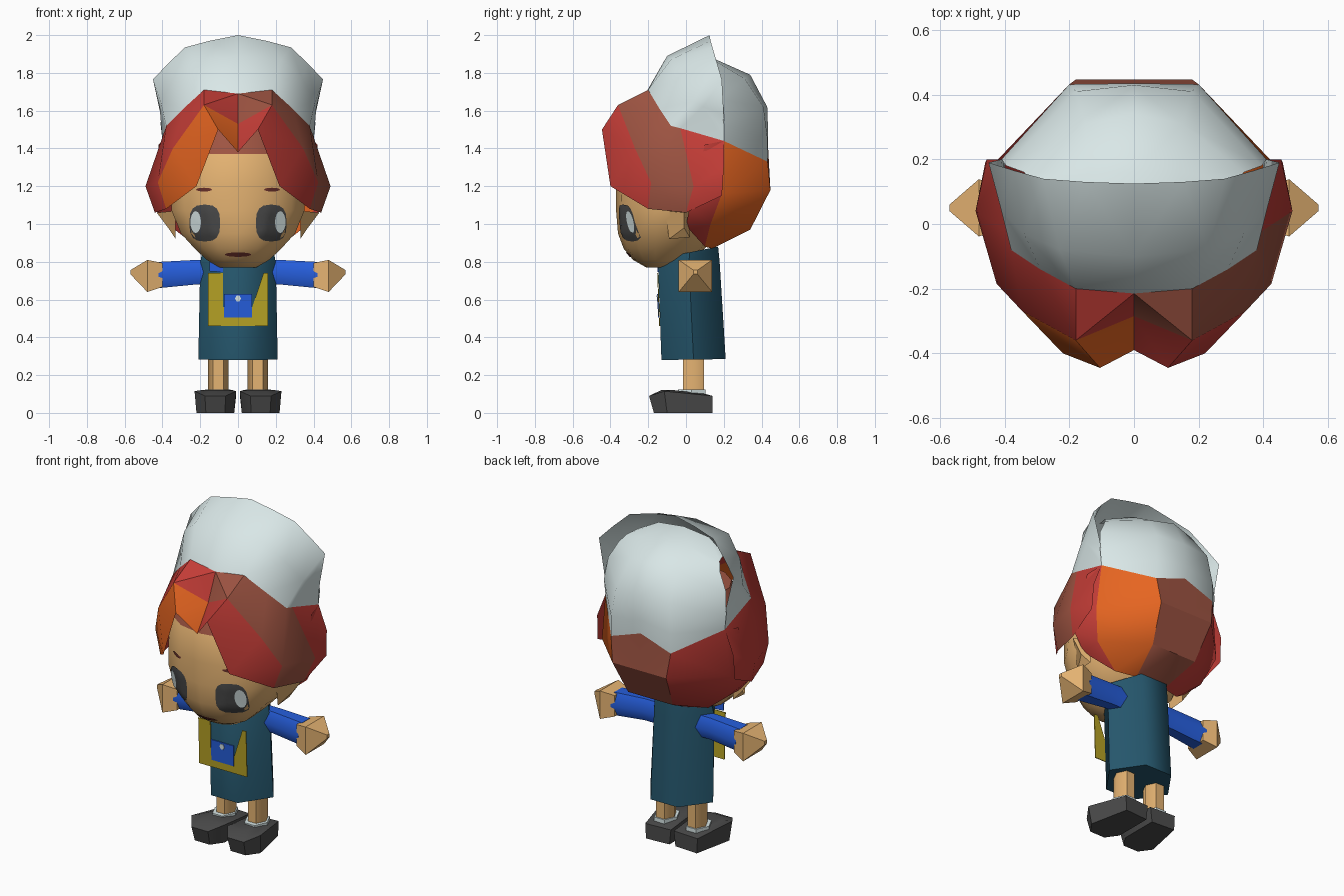
import bpy, bmesh, math
from mathutils import Vector
from mathutils.bvhtree import BVHTree

if "Cube" in bpy.data.objects:
    bpy.data.objects.remove(bpy.data.objects["Cube"])


def lin(c):
    c /= 255
    return c / 12.92 if c <= 0.04045 else ((c + 0.055) / 1.055) ** 2.4


MATS = {}
for key, rgb in {"skin": (229, 179, 114), "red": (196, 61, 55), "brown": (158, 84, 66),
                 "orange": (230, 101, 33), "white_cloth": (218, 232, 232), "teal": (37, 86, 108),
                 "blue": (38, 94, 220), "mustard": (184, 163, 37), "charcoal": (74, 74, 74),
                 "dark_brown": (105, 48, 42)}.items():
    m = bpy.data.materials.new(key)
    m.diffuse_color = (*[lin(c) for c in rgb], 1)
    m.use_nodes = True
    m.node_tree.nodes["Principled BSDF"].inputs["Base Color"].default_value = m.diffuse_color
    MATS[key] = m


def make(name, verts, faces, colours, smooth=None, outward=None):
    """Mesh object; colours is one name or a name per face."""
    if isinstance(colours, str):
        colours = [colours] * len(faces)
    used = sorted(set(colours))
    me = bpy.data.meshes.new(name)
    me.from_pydata([tuple(v) for v in verts], [], faces)
    for k in used:
        me.materials.append(MATS[k])
    for p, k in zip(me.polygons, colours):
        p.material_index = used.index(k)
    bm = bmesh.new()
    bm.from_mesh(me)
    bmesh.ops.remove_doubles(bm, verts=bm.verts, dist=1e-4)
    if outward is None:
        bmesh.ops.recalc_face_normals(bm, faces=bm.faces)
    else:
        bm.normal_update()
        ref = Vector(outward)
        for f in bm.faces:
            if f.normal.dot(f.calc_center_median() - ref) < 0:
                f.normal_flip()
        bmesh.ops.triangulate(bm, faces=bm.faces, quad_method='SHORT_EDGE')
    bm.to_mesh(me)
    bm.free()
    ob = bpy.data.objects.new(name, me)
    bpy.context.collection.objects.link(ob)
    if smooth:
        bpy.ops.object.select_all(action='DESELECT')
        ob.select_set(True)
        bpy.context.view_layer.objects.active = ob
        bpy.ops.object.shade_smooth_by_angle(angle=math.radians(smooth))
    return ob


def loft(name, rings, colour, smooth=40, rule=None):
    """Closed skin through rings of equal point count, capped at both ends."""
    n = len(rings[0])
    verts = [v for r in rings for v in r]
    faces, cols = [], []
    for i in range(len(rings) - 1):
        for j in range(n):
            k = (j + 1) % n
            faces.append((i * n + j, i * n + k, (i + 1) * n + k, (i + 1) * n + j))
            cols.append(rule(i) if rule else colour)
    faces += [tuple(range(n)), tuple(range(len(verts) - n, len(verts)))]
    cols += [colour, rule(len(rings) - 2) if rule else colour]
    return make(name, verts, faces, cols, smooth)


def sheet(name, rows, rule, smooth):
    """Open sheet from half rows (centre outward), mirrored in x; rule(row, column, side)."""
    verts, faces, cols = [], [], []
    n = len(rows[0])
    for s in (1, -1):
        base = len(verts)
        verts += [(s * x, y, z) for r in rows for x, y, z in r]
        for i in range(len(rows) - 1):
            for j in range(n - 1):
                a = base + i * n + j
                faces.append((a, a + 1, a + n + 1, a + n))
                cols.append(rule(i, j, s))
    return make(name, verts, faces, cols, smooth, (0, 0, 1.3))


# Head, with hair colour above the forehead
def oval(z, w, yf, yb, n=14):
    c, r = (yf + yb) / 2, (yb - yf) / 2
    return [(w * math.sin(2 * math.pi * i / n), c - r * math.cos(2 * math.pi * i / n), z)
            for i in range(n)]


head = loft("head", [oval(*p) for p in (
    (0.77, 0.10, -0.21, -0.05), (0.81, 0.17, -0.28, 0.02), (0.87, 0.235, -0.33, 0.10),
    (0.95, 0.31, -0.36, 0.16), (1.07, 0.36, -0.37, 0.20), (1.20, 0.37, -0.37, 0.25),
    (1.37, 0.35, -0.36, 0.25), (1.55, 0.25, -0.24, 0.20))],
    "skin", 50, lambda i: "brown" if i >= 6 else "skin")
tree = BVHTree.FromPolygons([v.co for v in head.data.vertices],
                            [tuple(p.vertices) for p in head.data.polygons])


# Face details laid onto the head surface
def decal(name, cx, cz, rx, rz, colour, lift, power=2.0, n=16, rings=4):
    verts, faces = [], []
    for k in range(rings + 1):
        for i in range(n):
            a = 2 * math.pi * i / n
            c, s = math.cos(a), math.sin(a)
            x = cx + rx * k / rings * math.copysign(abs(c) ** (2 / power), c)
            z = cz + rz * k / rings * math.copysign(abs(s) ** (2 / power), s)
            hit = tree.ray_cast(Vector((x, -2, z)), Vector((0, 1, 0)))[0]
            verts.append((x, (hit.y if hit else -0.2) - lift, z))
    for k in range(rings):
        for i in range(n):
            j = (i + 1) % n
            faces.append((k * n + i, k * n + j, (k + 1) * n + j, (k + 1) * n + i))
    make(name, verts, faces, colour, 50, (0, 0.3, 1))


for s, side in ((1, "right"), (-1, "left")):
    decal(side + "_eye", s * 0.176, 1.005, 0.082, 0.098, "charcoal", 0.005, 2.8)
    decal(side + "_eye_shine", s * 0.224, 1.01, 0.028, 0.058, "white_cloth", 0.009)
    decal(side + "_brow", s * 0.18, 1.182, 0.042, 0.010, "dark_brown", 0.005)
    # Ear
    make(side + "_ear", [(s * 0.33, -0.11, 1.07), (s * 0.33, -0.09, 0.92), (s * 0.33, 0.02, 0.93),
                         (s * 0.33, 0.02, 1.07), (s * 0.43, -0.01, 1.06), (s * 0.37, -0.01, 0.98)],
         [(0, 1, 5, 4), (1, 2, 5), (2, 3, 4, 5), (3, 0, 4), (3, 2, 1, 0)], "skin")
decal("mouth", 0, 0.838, 0.07, 0.012, "dark_brown", 0.005)

# Front hair: brim row, middle row, fringe row
brim = [(0, -0.215, 1.69), (0.18, -0.2, 1.71), (0.29, -0.14, 1.61),
        (0.38, -0.08, 1.52), (0.384, -0.03, 1.507), (0.40, 0.2, 1.44)]
middle = [(0, -0.285, 1.53), (0.18, -0.36, 1.63), (0.345, -0.27, 1.40),
          (0.425, -0.185, 1.22), (0.49, 0.04, 1.2), (0.455, 0.2, 1.3)]
fringe = [(0, -0.39, 1.38), (0.105, -0.445, 1.5), (0.22, -0.40, 1.2),
          (0.38, -0.2, 1.08), (0.44, 0.0, 1.06), (0.46, 0.19, 1.15)]


def front_colour(i, j, s):
    if s > 0:
        return ("brown" if j < 4 else "red") if i == 0 else ("brown" if j == 3 else "red")
    return "orange" if i == 1 and j < 3 else "red"


sheet("front_hair", [brim, middle, fringe], front_colour, 32)

# Back hair: brown in the middle, orange one side, red the other
sheet("back_hair", [
    [(0, 0.435, 1.40), (0.2, 0.432, 1.33), (0.40, 0.2, 1.44), (0.42, 0.1, 1.42)],
    [(0, 0.447, 1.18), (0.18, 0.447, 1.18), (0.43, 0.19, 1.16), (0.45, 0.02, 1.09)],
    [(0, 0.34, 0.97), (0.15, 0.34, 0.97), (0.37, 0.13, 1.0), (0.36, 0.0, 0.99)],
    [(0, 0.14, 0.87), (0.10, 0.14, 0.87), (0.22, 0.10, 0.88), (0.36, 0.0, 0.99)]],
    lambda i, j, s: "brown" if j == 0 else ("orange" if s > 0 and j == 1 else "red"), 32)

# Cap: upright front flap and rounded back that meets it from behind
cap = lambda i, j, s: "white_cloth"
sheet("cap_front", [
    brim,
    [(0, -0.10, 1.89), (0.23, -0.08, 1.87), (0.34, -0.03, 1.77),
     (0.41, 0.04, 1.65), (0.415, 0.09, 1.62), (0.40, 0.2, 1.5)],
    [(0, 0.125, 2.0), (0.15, 0.13, 1.97), (0.28, 0.14, 1.935),
     (0.37, 0.165, 1.85), (0.45, 0.19, 1.765), (0.41, 0.2, 1.58)]], cap, 60)
sheet("cap_back", [
    [(0, 0.435, 1.40), (0.2, 0.432, 1.33), (0.40, 0.2, 1.44)],
    [(0, 0.435, 1.48), (0.2, 0.432, 1.45), (0.41, 0.2, 1.53)],
    [(0, 0.43, 1.62), (0.18, 0.41, 1.62), (0.395, 0.18, 1.66)],
    [(0, 0.34, 1.79), (0.15, 0.31, 1.77), (0.34, 0.16, 1.76)],
    [(0, 0.16, 1.87), (0.14, 0.16, 1.86), (0.31, 0.12, 1.80)],
    [(0, 0.02, 1.89), (0.17, 0.02, 1.87), (0.29, 0.05, 1.81)]], cap, 70)

# Six-sided tunic
def tunic_ring(zf, zb, yf, yb, w):
    half = [(0.09, yf, zf), (w, (yf + yb) / 2, (zf + zb) / 2), (0.09, yb, zb)]
    return half + [(-x, y, z) for x, y, z in reversed(half)]


loft("tunic", [tunic_ring(0.28, 0.285, -0.13, 0.21, 0.21),
               tunic_ring(0.79, 0.80, -0.148, 0.178, 0.20),
               tunic_ring(0.82, 0.88, -0.13, 0.17, 0.19)], "teal", 62)


# Flat pieces on the chest: pouch, flap, button and collar patch
def plate(name, pts, lift, colour, t=0.005):
    n = len(pts)
    front = [(x, -0.148 + (0.79 - z) * 0.035 - lift, z) for x, z in pts]
    verts = front + [(x, y + t, z) for x, y, z in front]
    faces = [tuple(range(n)), tuple(range(2 * n - 1, n - 1, -1))]
    faces += [(i, (i + 1) % n, n + (i + 1) % n, n + i) for i in range(n)]
    make(name, verts, faces, colour)


plate("pouch", [(-0.16, 0.46), (0.16, 0.46), (0.16, 0.74), (0.135, 0.74), (0.075, 0.56),
                (-0.08, 0.56), (-0.08, 0.74), (-0.16, 0.74)], 0.006, "mustard")
plate("pouch_flap", [(-0.075, 0.505), (0.075, 0.505), (0.075, 0.63), (-0.075, 0.63)],
      0.010, "blue")
plate("button", [(0.016 * math.cos(a * math.pi / 3), 0.605 + 0.018 * math.sin(a * math.pi / 3))
                 for a in range(6)], 0.013, "white_cloth")
plate("collar_patch", [(-0.15, 0.75), (-0.08, 0.745), (-0.08, 0.79), (-0.15, 0.80)],
      0.004, "blue")


# Limbs
def ring(x, cy, cz, ry, rz, n=6, turn=0.0):
    return [(x, cy + ry * math.cos(2 * math.pi * i / n + turn),
             cz + rz * math.sin(2 * math.pi * i / n + turn)) for i in range(n)]


for s, side in ((1, "right"), (-1, "left")):
    loft(side + "_sleeve", [ring(s * 0.12, 0.05, 0.745, 0.06, 0.075),
                            ring(s * 0.22, 0.05, 0.745, 0.06, 0.075),
                            ring(s * 0.42, 0.05, 0.73, 0.075, 0.08)], "blue", 62)
    # Blocky four-sided hand ending in a blunt point
    q = math.pi / 4
    loft(side + "_hand", [ring(s * 0.40, 0.05, 0.73, 0.09, 0.09, 4, q),
                          ring(s * 0.48, 0.05, 0.725, 0.125, 0.12, 4, q),
                          ring(s * 0.57, 0.05, 0.745, 0.015, 0.015, 4, q)], "skin", 25)
    loft(side + "_leg", [[(s * 0.105 + 0.055 * math.cos(i * math.pi / 3),
                           0.04 + 0.065 * math.sin(i * math.pi / 3), z) for i in range(6)]
                         for z in (0.08, 0.40)], "skin", 61)
    # Shoe: outline rings for sole and upper, with a pale sock rim
    shoe = [(0.02, 0.13), (0.02, -0.10), (0.07, -0.17), (0.17, -0.17), (0.22, -0.10), (0.17, 0.14)]
    loft(side + "_shoe", [
        [(s * x, y, 0.0) for x, y in shoe],
        [(s * (0.12 + (x - 0.12) * 1.1), y * (1.15 if y < 0 else 1),
          0.09 if y > 0 or y < -0.15 else 0.115) for x, y in shoe],
        [(s * (0.11 + (x - 0.12) * 0.75), y * 0.75,
          0.10 if y > 0 else 0.122) for x, y in shoe]], "charcoal", 45)
    loft(side + "_sock", [[(s * 0.107 + 0.068 * math.cos(i * math.pi / 3),
                            0.03 + 0.085 * math.sin(i * math.pi / 3), z) for i in range(6)]
                          for z in (0.09, 0.124)], "white_cloth")
